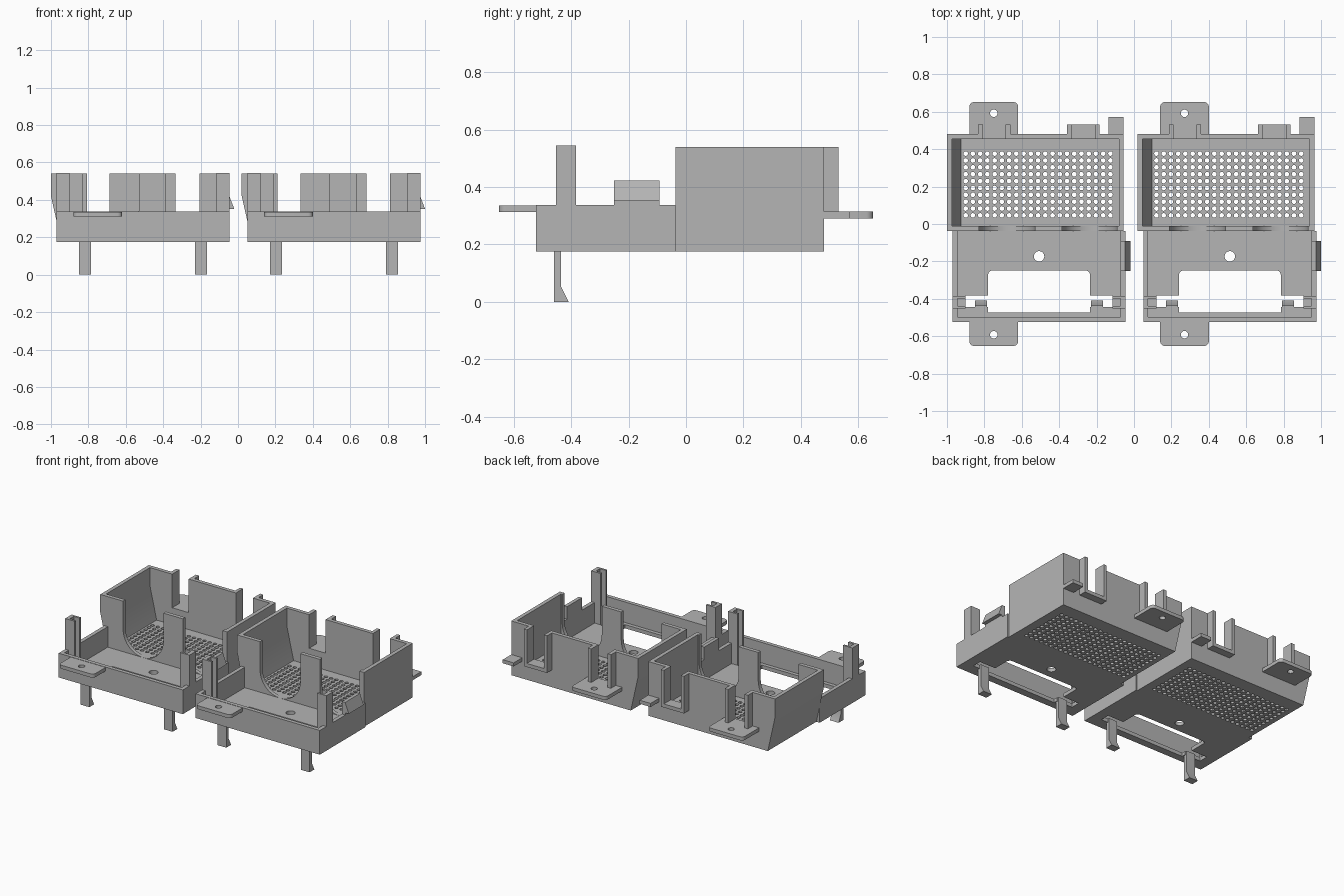
import bpy, bmesh
from math import sin, cos, radians
from mathutils import Vector

if "Cube" in bpy.data.objects:
    bpy.data.objects.remove(bpy.data.objects["Cube"])

GREY = (0.46, 0.46, 0.46, 1)
plastic = bpy.data.materials.new("grey_plastic")
plastic.use_nodes = True
plastic.diffuse_color = GREY
plastic.node_tree.nodes["Principled BSDF"].inputs["Base Color"].default_value = GREY

PITCH = 1.02                      # distance between the two trays
MID = -0.5075                     # mirror line of the front tray
BASE, FLOOR, RIM, TOP = 0.175, 0.2, 0.338, 0.54
FRONT, SPLIT, BACK = -0.523, -0.037, 0.48
T = 0.026                         # wall thickness


def arc(cx, cy, r, a0, a1, n):
    return [(cx + r * cos(radians(a0 + (a1 - a0) * i / n)),
             cy + r * sin(radians(a0 + (a1 - a0) * i / n))) for i in range(n + 1)]


def circle(cx, cy, r, n):
    return arc(cx, cy, r, 0, 360, n)[:-1]


def rect(x0, x1, y0, y1):
    return [(x0, y0), (x1, y0), (x1, y1), (x0, y1)]


def flip(points):
    return [(2 * MID - x, y) for x, y in reversed(points)]


def prism(name, loops, axis, lo, hi):
    """Fill an outline with holes, extrude it along an axis, place it in both trays."""
    place = {"X": lambda u, v: (lo, u, v),
             "Y": lambda u, v: (u, lo, v),
             "Z": lambda u, v: (u, v, lo)}[axis]
    direction = Vector([float(axis == a) for a in "XYZ"])
    bm = bmesh.new()
    edges = []
    for loop in loops:
        vs = [bm.verts.new(place(u, v)) for u, v in loop]
        edges += [bm.edges.new((vs[i - 1], vs[i])) for i in range(len(vs))]
    bmesh.ops.triangle_fill(bm, edges=edges, use_beauty=True, normal=direction)
    grown = bmesh.ops.extrude_face_region(bm, geom=bm.faces[:], use_keep_orig=True)
    moved = [g for g in grown["geom"] if isinstance(g, bmesh.types.BMVert)]
    bmesh.ops.translate(bm, vec=direction * (hi - lo), verts=moved)
    bmesh.ops.recalc_face_normals(bm, faces=bm.faces[:])
    mesh = bpy.data.meshes.new(name)
    bm.to_mesh(mesh)
    bm.free()
    mesh.materials.append(plastic)
    mesh.shade_smooth()
    mesh.set_sharp_from_angle(angle=radians(30))
    for unit in range(2):
        obj = bpy.data.objects.new(f"{name}_{unit + 1}", mesh)
        obj.location.x = unit * PITCH
        bpy.context.collection.objects.link(obj)


def box(name, x0, x1, y0, y1, z0, z1):
    prism(name, [rect(x0, x1, y0, y1)], "Z", z0, z1)


# Rear box floor with its vent grid
vents = [circle(-0.9 + 0.0387 * i, 0.046 + 0.0367 * j, 0.0125, 12)
         for i in range(21) for j in range(10)]
prism("vented_floor", [rect(-0.945, -0.055, SPLIT, BACK)] + vents, "Z", BASE, FLOOR)

# Rear box side walls, one leaning outward
prism("leaning_wall", [[(-0.945, BASE), (-0.918, BASE), (-0.974, 0.42),
                        (-0.974, TOP), (-1, TOP), (-1, 0.42)]], "Y", SPLIT, BACK)
box("straight_wall", -0.055 - T, -0.055, SPLIT, BACK, BASE, TOP)

# Cross walls share one silhouette; only the openings differ
left_edge = [(-0.945, BASE), (-1, 0.42), (-1, TOP)]
right_edge = [(-0.055, TOP), (-0.055, BASE)]


def u_opening(x0, x1):
    r = (x1 - x0) / 2
    return [(x0, TOP)] + arc(x0 + r, FLOOR + r, r, 180, 360, 20) + [(x1, TOP)]


def slot(x0, x1, z):
    return [(x0, TOP), (x0, z), (x1, z), (x1, TOP)]


prism("arched_wall", [left_edge + u_opening(-0.83, -0.53)
                      + u_opening(-0.385, -0.09) + right_edge], "Y", SPLIT, SPLIT + T)
prism("slotted_wall", [left_edge + slot(-0.808, -0.686, 0.314)
                       + slot(-0.334, -0.207, 0.314) + right_edge], "Y", BACK - T, BACK)

# Ribs behind the slots
for i, x in enumerate((-0.833, -0.686)):
    box(f"slot_rib_{i}", x, x + 0.025, BACK, 0.531, 0.29, TOP)
prism("u_frame", [[(-0.357, 0.29), (-0.357, TOP)] + slot(-0.334, -0.207, 0.314)
                  + [(-0.184, TOP), (-0.184, 0.29)]], "Y", BACK, 0.531)
box("small_rear_tab", -0.136, -0.055, BACK, 0.571, 0.29, 0.314)


# Rounded screw tabs
def screw_tab(name, y_in, y_out, z0, z1, hole_y):
    s = 1 if y_out > y_in else -1
    r = 0.025
    outline = [(-0.88, y_in)]
    outline += arc(-0.88 + r, y_out - s * r, r, 180, 180 - s * 90, 6)
    outline += arc(-0.62 - r, y_out - s * r, r, s * 90, 0, 6)
    outline += [(-0.62, y_in)]
    prism(name, [outline, circle(-0.75, hole_y, 0.02, 20)], "Z", z0, z1)


screw_tab("rear_screw_tab", BACK, 0.652, 0.29, 0.314, 0.592)
screw_tab("front_screw_tab", FRONT, -0.652, 0.312, 0.336, -0.592)

# Front tray floor with its window, side slots and drain hole
half = [(MID, -0.472), (-0.78, -0.472), (-0.78, -0.445), (-0.9, -0.445),
        (-0.9, -0.382), (-0.78, -0.382)] + arc(-0.755, -0.273, 0.025, 180, 90, 6)
window = half + flip(half)[:-1]
prism("tray_floor", [rect(-0.97, -0.045, FRONT, SPLIT), window,
                     circle(MID, -0.173, 0.028, 24)], "Z", BASE, FLOOR)

# Front tray rim
box("tray_front_wall", -0.97, -0.045, FRONT, FRONT + T, BASE, RIM)
box("tray_side_wall_a", -0.97, -0.97 + T, FRONT, SPLIT, BASE, RIM)
box("tray_side_wall_b", -0.045 - T, -0.045, FRONT, SPLIT, BASE, RIM)

# Channel posts and hooked legs, one on each side
post = [(-0.97, -0.453), (-0.9, -0.453), (-0.9, -0.439), (-0.944, -0.439),
        (-0.944, -0.398), (-0.9, -0.398), (-0.9, -0.384), (-0.97, -0.384)]
prism("post_a", [post], "Z", BASE, 0.545)
prism("post_b", [flip(post)], "Z", BASE, 0.545)
leg = [(-0.46, FLOOR), (-0.46, 0), (-0.409, 0), (-0.435, 0.052), (-0.435, FLOOR)]
prism("hooked_leg_a", [leg], "X", -0.85, -0.785)
prism("hooked_leg_b", [leg], "X", -0.23, -0.165)

# Snap catch on the side wall
prism("snap_catch", [[(-0.071, RIM), (-0.045, RIM), (-0.045, 0.352), (-0.02, 0.352),
                      (-0.047, 0.422), (-0.071, 0.422)]], "Y", -0.25, -0.092)
